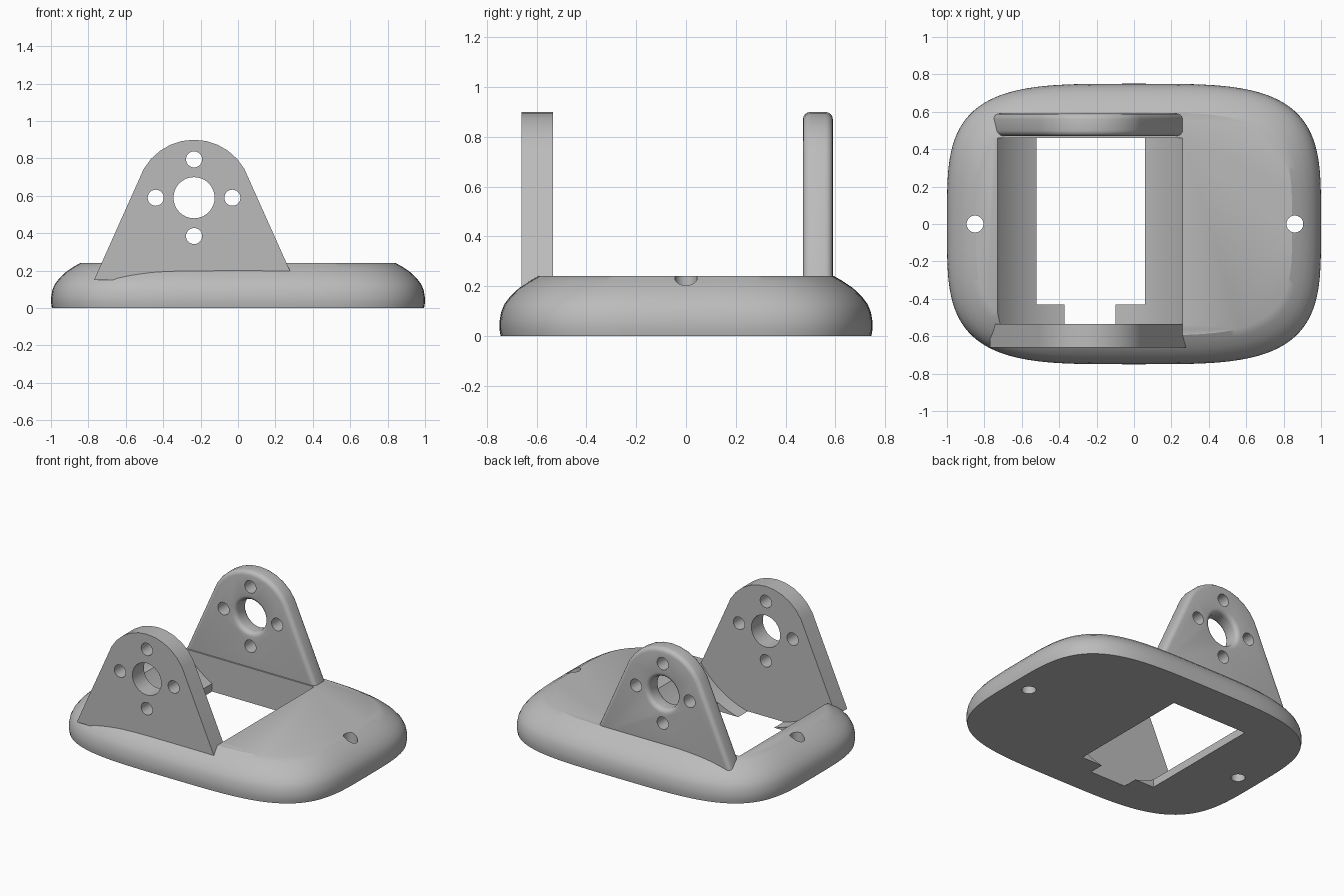
import bpy
import bmesh
from math import sin, cos, pi, copysign, radians, atan2

cube = bpy.data.objects.get("Cube")
if cube:
    bpy.data.objects.remove(cube, do_unlink=True)

grey = bpy.data.materials.new("plain grey")
grey.use_nodes = True
COLOUR = (0.5, 0.5, 0.5, 1)
grey.diffuse_color = COLOUR
grey.node_tree.nodes["Principled BSDF"].inputs["Base Color"].default_value = COLOUR

AXIS_X, AXIS_Z = -0.235, 0.59   # centre of the cradle bore


def loft(name, rings):
    """Closed solid through a stack of equal-length rings."""
    bm = bmesh.new()
    loops = [[bm.verts.new(p) for p in ring] for ring in rings]
    n = len(loops[0])
    for low, high in zip(loops, loops[1:]):
        for i in range(n):
            j = (i + 1) % n
            bm.faces.new((low[i], low[j], high[j], high[i]))
    bm.faces.new(loops[0][::-1])
    bm.faces.new(loops[-1])
    bmesh.ops.recalc_face_normals(bm, faces=bm.faces)
    mesh = bpy.data.meshes.new(name)
    bm.to_mesh(mesh)
    bm.free()
    mesh.materials.append(grey)
    obj = bpy.data.objects.new(name, mesh)
    bpy.context.collection.objects.link(obj)
    return obj


def apply(obj, mod):
    bpy.context.view_layer.objects.active = obj
    bpy.ops.object.modifier_apply(modifier=mod.name)


def cut(obj, cutter):
    mod = obj.modifiers.new("cut", "BOOLEAN")
    mod.operation = "DIFFERENCE"
    mod.solver = "EXACT"
    mod.object = cutter
    apply(obj, mod)
    bpy.data.objects.remove(cutter, do_unlink=True)


def rod_y(x, z, r, y0, y1, n=32):
    ring = [(x + r * cos(2 * pi * i / n), z + r * sin(2 * pi * i / n)) for i in range(n)]
    return loft("cutter", [[(a, y, b) for a, b in ring] for y in (y0, y1)])


def rod_z(x, y, r, n=32):
    ring = [(x + r * cos(2 * pi * i / n), y + r * sin(2 * pi * i / n)) for i in range(n)]
    return loft("cutter", [[(a, b, z) for a, b in ring] for z in (-0.1, 0.5)])


def smooth(obj):
    bpy.ops.object.select_all(action="DESELECT")
    obj.select_set(True)
    bpy.context.view_layer.objects.active = obj
    bpy.ops.object.shade_smooth_by_angle(angle=radians(28))


# Base: rounded-rectangle slab with a softly domed rim
def outline(inset, z, n=128, power=3.8):
    def coord(v, half):
        return copysign(abs(v) ** (2 / power), v) * (half - inset)
    return [(coord(cos(2 * pi * i / n), 1.0), coord(sin(2 * pi * i / n), 0.75), z)
            for i in range(n)]


rim = [(0.005, 0), (0, 0.03), (0.001, 0.06), (0.007, 0.095), (0.02, 0.127),
       (0.045, 0.16), (0.08, 0.193), (0.12, 0.22), (0.155, 0.24)]
base = loft("base", [outline(d, z) for d, z in rim])

# Curved cradle, square opening and mounting holes in the base
cut(base, rod_y(AXIS_X, AXIS_Z, 0.606, -0.535, 0.46, 96))
cut(base, loft("cutter", [[(-0.52, -0.43, z), (0.06, -0.43, z), (0.06, 0.46, z), (-0.52, 0.46, z)]
                          for z in (-0.1, 0.5)]))
for x in (-0.85, 0.86):
    cut(base, rod_z(x, 0, 0.045))
smooth(base)


# Upright plates: tapered sides with an arched top
def plate(name, y0, y1, rounded):
    a0 = atan2(0.155, 0.27)
    steps = 10
    arch = [a0 + (pi - 2 * a0) * i / steps for i in range(steps + 1)]
    profile = [(-0.535, 0.15), (0.535, 0.15)]
    profile += [(0.31 * cos(a), AXIS_Z + 0.31 * sin(a)) for a in arch]
    obj = loft(name, [[(AXIS_X + x, y, z) for x, z in profile] for y in (y0, y1)])
    cut(obj, rod_y(AXIS_X, AXIS_Z, 0.11, -1, 1))
    if rounded:
        mod = obj.modifiers.new("round", "BEVEL")
        mod.width = 0.03
        mod.segments = 4
        mod.limit_method = "ANGLE"
        mod.angle_limit = radians(60)
        apply(obj, mod)
    for dx, dz in ((1, 0), (-1, 0), (0, 1), (0, -1)):
        cut(obj, rod_y(AXIS_X + 0.205 * dx, AXIS_Z + 0.205 * dz, 0.043, -1, 1, 24))
    smooth(obj)


plate("front_plate", -0.66, -0.535, False)
plate("back_plate", 0.47, 0.59, True)
